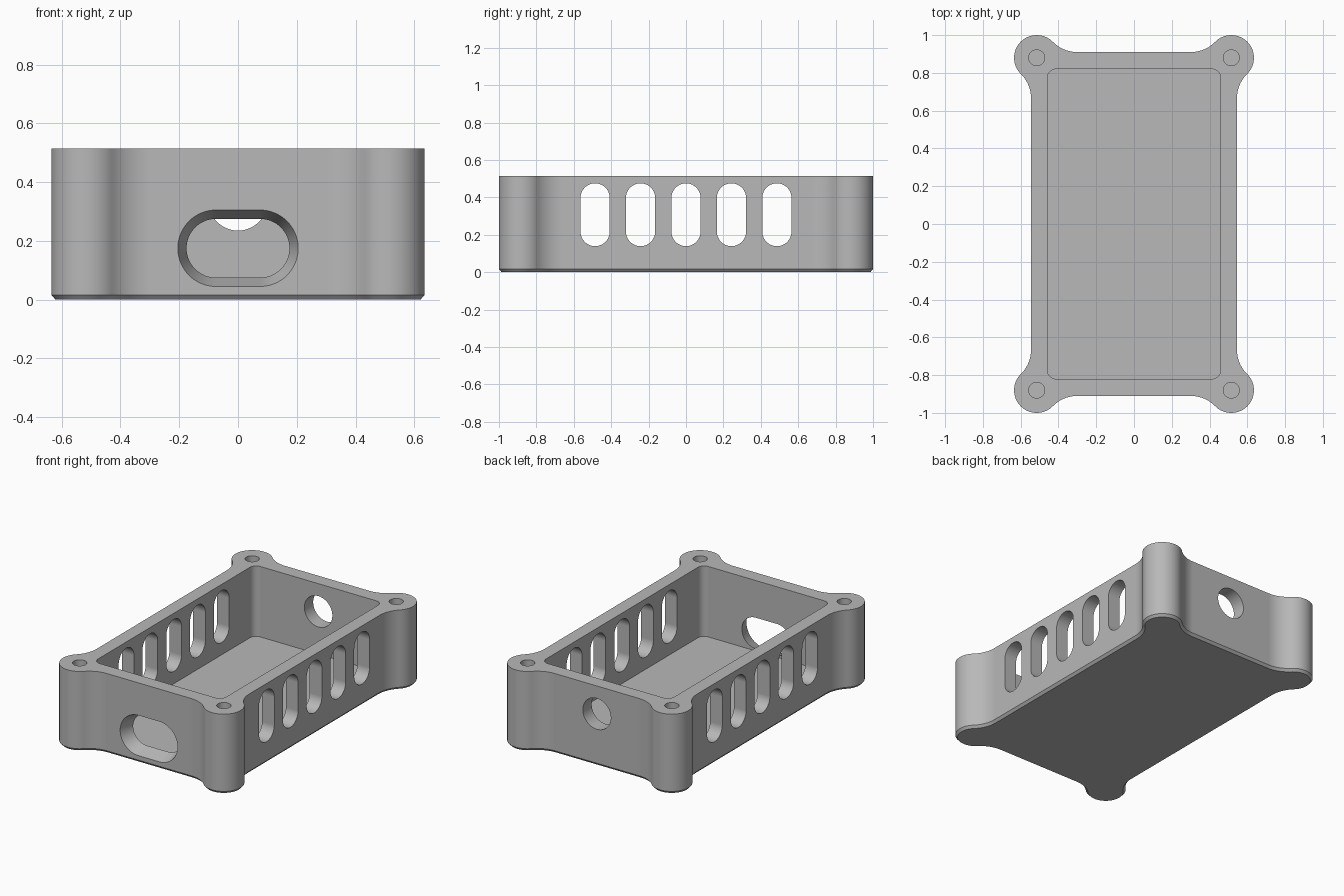
import bpy, bmesh, math
from math import sin, cos, pi

if "Cube" in bpy.data.objects:
    bpy.data.objects.remove(bpy.data.objects["Cube"])

H, FLOOR = 0.515, 0.06            # overall height, floor thickness
WX, WY = 0.545, 0.91              # outer wall planes
BX, BY, BR = 0.515, 0.88, 0.12    # corner boss centre and radius
REACH = 0.215                     # fillet start, measured from the boss centre
FR = (REACH**2 + 0.03**2 - BR**2) / (2 * (BR - 0.03))   # fillet radius

grey = bpy.data.materials.new("grey plastic")
grey.diffuse_color = (0.48, 0.48, 0.48, 1)
grey.use_nodes = True
grey.node_tree.nodes["Principled BSDF"].inputs["Base Color"].default_value = grey.diffuse_color


def arc(cx, cy, r, a0, a1, n):
    return [(cx + r * cos(a0 + (a1 - a0) * i / n), cy + r * sin(a0 + (a1 - a0) * i / n))
            for i in range(n + 1)]


def outline(d):
    """Case outline, moved inwards by d."""
    a = math.atan2(-REACH, 0.03 + FR)
    q = arc(WX + FR, BY - REACH, FR + d, pi, pi + a, 12)
    q += arc(BX, BY, BR - d, a, pi / 2 - a, 40)[1:-1]
    q += arc(BX - REACH, WY + FR, FR + d, 1.5 * pi - a, 1.5 * pi, 12)
    half = q + [(-x, y) for x, y in reversed(q)]
    return half + [(-x, -y) for x, y in half]


def stadium(hu, hv, r, n=16):
    """Rounded rectangle with half sizes hu, hv and corner radius r."""
    pts = []
    for k, (su, sv) in enumerate([(1, 1), (-1, 1), (-1, -1), (1, -1)]):
        for p in arc(su * (hu - r), sv * (hv - r), r, k * pi / 2, (k + 1) * pi / 2, n):
            if not pts or math.dist(p, pts[-1]) > 1e-5:
                pts.append(p)
    if math.dist(pts[0], pts[-1]) < 1e-5:
        pts.pop()
    return pts


def loft(name, loops):
    """Closed solid through equal-length 3D loops."""
    bm = bmesh.new()
    rings = [[bm.verts.new(p) for p in lp] for lp in loops]
    n = len(rings[0])
    bm.faces.new(rings[0])
    bm.faces.new(rings[-1])
    for lo, hi in zip(rings, rings[1:]):
        for i in range(n):
            j = (i + 1) % n
            bm.faces.new((lo[i], lo[j], hi[j], hi[i]))
    bmesh.ops.recalc_face_normals(bm, faces=bm.faces)
    me = bpy.data.meshes.new(name)
    bm.to_mesh(me)
    bm.free()
    me.materials.append(grey)
    ob = bpy.data.objects.new(name, me)
    bpy.context.collection.objects.link(ob)
    return ob


def at_z(pts, z, x=0, y=0):
    return [(u + x, v + y, z) for u, v in pts]


def at_y(pts, y, z):
    return [(u, y, v + z) for u, v in pts]


def at_x(pts, x, y, z):
    return [(x, u + y, v + z) for u, v in pts]


# Case body with chamfered bottom edge
case = loft("case", [at_z(outline(0.014), 0), at_z(outline(0), 0.016), at_z(outline(0), H)])
cutters = []

# Inner cavity
room = stadium(0.458, 0.82, 0.045, 8)
cutters.append(loft("cavity_cutter", [at_z(room, FLOOR), at_z(room, H + 0.1)]))

# Vent slots through both long sides
slot = stadium(0.078, 0.168, 0.078)
for i in range(-2, 3):
    cutters.append(loft("vent_cutter", [at_x(slot, s, i * 0.243, 0.307) for s in (-0.8, 0.8)]))

# Tapered port in the front wall
port = []
for y in (-0.94, -0.79):
    r = 0.13 - (y + WY) / 3
    port.append(at_y(stadium(0.075 + r, r, r), y, 0.175))
cutters.append(loft("port_cutter", port))

# Round cable hole in the back wall
ring = arc(0, 0, 0.1, 0, 2 * pi, 48)[:-1]
cutters.append(loft("cable_cutter", [at_y(ring, y, 0.335) for y in (0.7, 1.0)]))

# Screw holes in the corner bosses
screw = arc(0, 0, 0.042, 0, 2 * pi, 32)[:-1]
for sx in (-1, 1):
    for sy in (-1, 1):
        cutters.append(loft("screw_cutter", [at_z(screw, z, sx * BX, sy * BY)
                                             for z in (0.12, H + 0.1)]))

# Cut the openings, then discard the cutters
bpy.context.view_layer.objects.active = case
case.select_set(True)
for c in cutters:
    m = case.modifiers.new("cut", 'BOOLEAN')
    m.operation, m.solver, m.object = 'DIFFERENCE', 'EXACT', c
    bpy.ops.object.modifier_apply(modifier=m.name)
    bpy.data.objects.remove(c)

# Smooth curved walls, keep edges sharp and flats flat
bpy.ops.object.shade_smooth_by_angle(angle=math.radians(30))
wn = case.modifiers.new("flat_normals", 'WEIGHTED_NORMAL')
wn.keep_sharp = True
